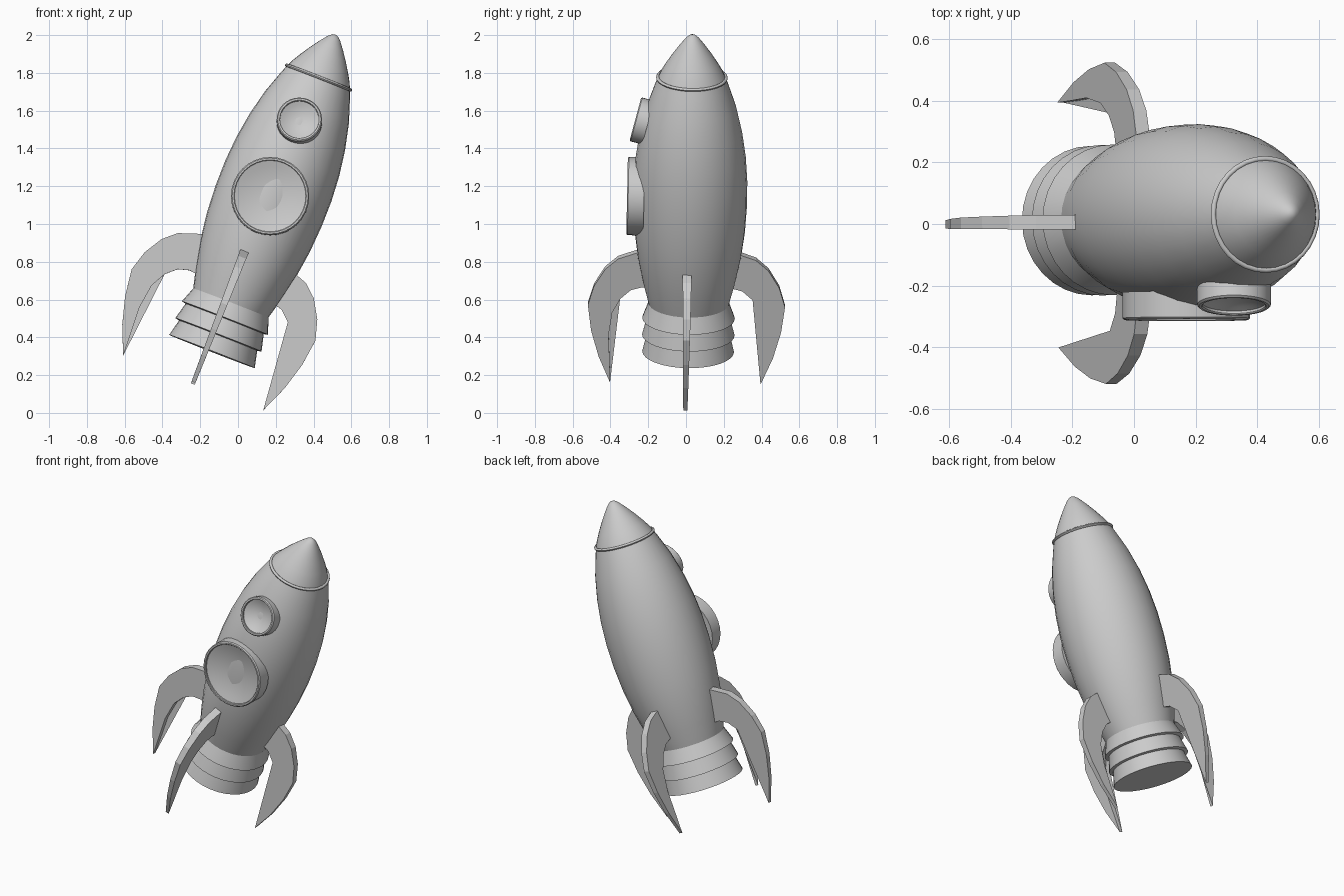
import bpy, bmesh, math
from mathutils import Matrix, Vector

if "Cube" in bpy.data.objects:
    bpy.data.objects.remove(bpy.data.objects["Cube"])

# Leaning frame of the rocket: local z runs along its axis
axis = Vector((0.363, 0.013, 0.932)).normalized()
side = Vector((0, 1, 0)).cross(axis).normalized()
depth = axis.cross(side)
FRAME = Matrix((side, depth, axis)).transposed().to_4x4()
FRAME.translation = (-0.138, 0.011, 0.325)


def finish(name, bm, matrix, smooth=None):
    bmesh.ops.recalc_face_normals(bm, faces=bm.faces)
    mesh = bpy.data.meshes.new(name)
    bm.to_mesh(mesh)
    bm.free()
    obj = bpy.data.objects.new(name, mesh)
    bpy.context.collection.objects.link(obj)
    obj.matrix_world = matrix
    if smooth:
        bpy.ops.object.select_all(action='DESELECT')
        obj.select_set(True)
        bpy.context.view_layer.objects.active = obj
        bpy.ops.object.shade_smooth_by_angle(angle=math.radians(smooth))
    return obj


def lathe(name, profile, matrix, sides=32, smooth=35):
    """Revolve (radius, height) points; radius 0 becomes a pole."""
    bm = bmesh.new()
    rings = []
    for r, z in profile:
        n = sides if r > 0 else 1
        rings.append([bm.verts.new((r * math.cos(2 * math.pi * i / sides),
                                    r * math.sin(2 * math.pi * i / sides), z)) for i in range(n)])
    for a, b in zip(rings, rings[1:]):
        for i in range(sides):
            j = (i + 1) % sides
            quad = [a[i % len(a)], a[j % len(a)], b[j % len(b)], b[i % len(b)]]
            bm.faces.new(list(dict.fromkeys(quad)))
    return finish(name, bm, matrix, smooth)


# Hull
lathe("hull", [(0, 0.27), (0.212, 0.27), (0.243, 0.39), (0.272, 0.53), (0.292, 0.68), (0.301, 0.83),
               (0.301, 0.97), (0.291, 1.11), (0.270, 1.25), (0.237, 1.39), (0.196, 1.51),
               (0.177, 1.56), (0, 1.56)], FRAME)

# Nose cone and its collar
lathe("nose_cone", [(0, 1.55), (0.181, 1.55), (0.163, 1.59), (0.137, 1.635), (0.105, 1.685),
                    (0.070, 1.735), (0.035, 1.78), (0.015, 1.797), (0, 1.801)], FRAME)
collar = [(0.181 + 0.009 * math.cos(t * math.pi / 4), 1.556 + 0.009 * math.sin(t * math.pi / 4))
          for t in range(9)]
lathe("nose_collar", collar, FRAME, smooth=60)

# Flared engine skirts stacked at the base
lathe("engine_skirt", [(0, 0.28), (0.212, 0.28), (0.245, 0.19), (0.222, 0.185), (0.245, 0.095),
                       (0.222, 0.09), (0.243, 0.0), (0, 0.0)], FRAME, smooth=30)


# Portholes: raised rim around a recessed dish
def porthole(name, center, normal, radius, length):
    m = Matrix.Translation(center) @ Vector(normal).to_track_quat('Z', 'Y').to_matrix().to_4x4()
    rim = 0.018
    inner = radius - rim
    lathe(name + "_rim", [(0, -length), (radius, -length), (radius, -0.006), (radius - 0.006, 0),
                          (inner + 0.003, 0), (inner, -0.004), (inner, -0.03)], m)
    dish = [(inner * k / 6, -0.012 - 0.03 * (1 - (k / 6) ** 2)) for k in range(7)]
    lathe(name + "_glass", dish, m)


porthole("large_porthole", (0.17, -0.312, 1.148), (0, -1, 0.02), 0.207, 0.09)
porthole("small_porthole", (0.325, -0.268, 1.555), (0, -0.965, 0.26), 0.12, 0.07)

# Four curved fins, outline as (radius, height), thinning toward the tip
OUTLINE = [(0.242, 0.561), (0.364, 0.518), (0.432, 0.458), (0.490, 0.361), (0.522, 0.252),
           (0.503, 0.107), (0.462, -0.04), (0.398, -0.192), (0.403, -0.065), (0.410, 0.08), (0.392, 0.211),
           (0.350, 0.29), (0.295, 0.34), (0.235, 0.357), (0.19, 0.352)]
for k, label in enumerate(("right", "back", "left", "front")):
    bm = bmesh.new()
    layers = []
    for s in (-1, 1):
        layers.append([bm.verts.new((r, s * (0.011 + 0.017 * (z + 0.192)), z)) for r, z in OUTLINE])
    bm.faces.new(layers[0])
    bm.faces.new(layers[1])
    n = len(OUTLINE)
    for i in range(n):
        j = (i + 1) % n
        bm.faces.new((layers[0][i], layers[0][j], layers[1][j], layers[1][i]))
    bmesh.ops.triangulate(bm, faces=[f for f in bm.faces if len(f.verts) > 4])
    finish(label + "_fin", bm, FRAME @ Matrix.Translation((-0.032, -0.012, 0)) @ Matrix.Rotation(k * math.pi / 2, 4, 'Z'))
